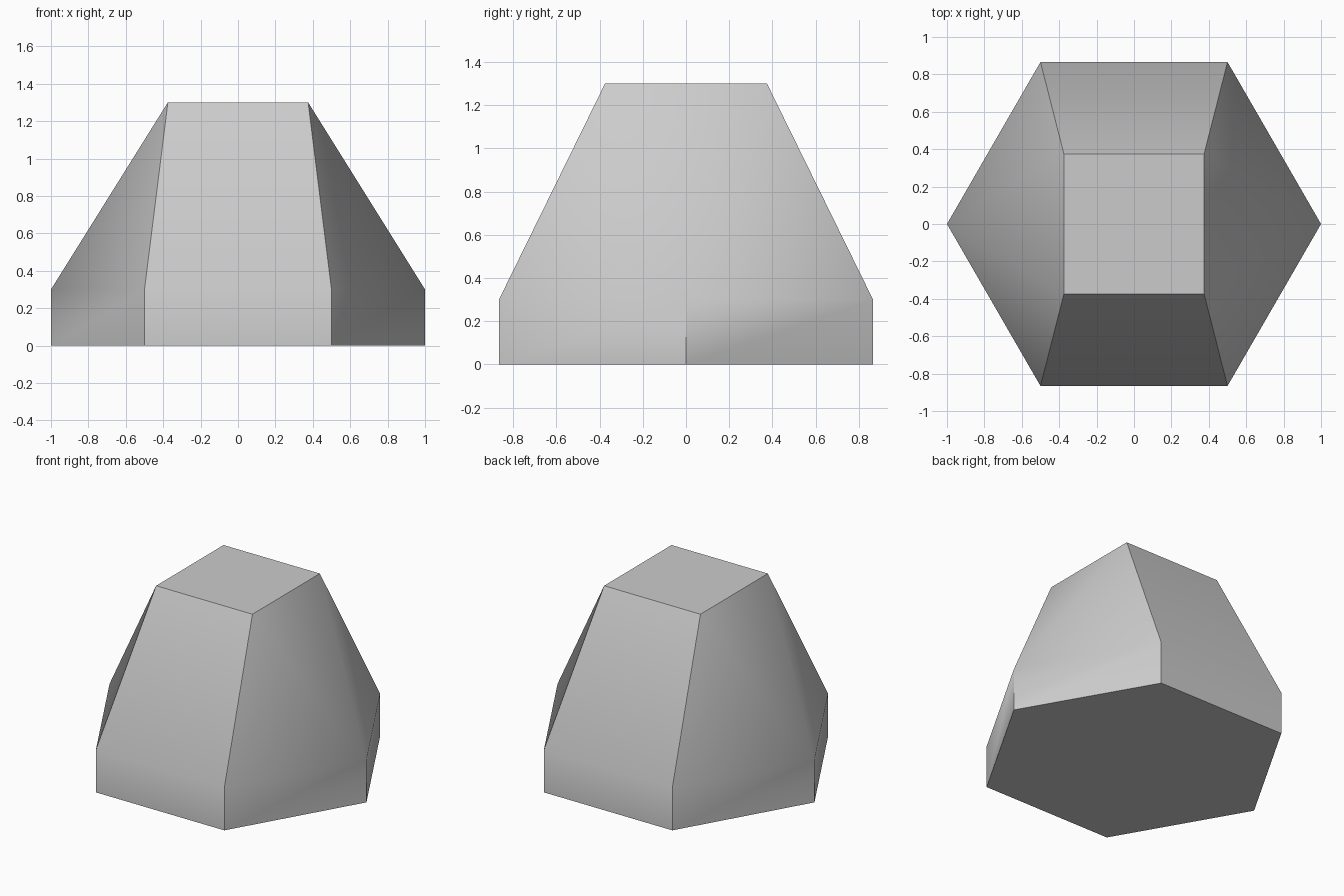
import bpy, bmesh
from math import cos, sin, radians

cube = bpy.data.objects.get("Cube")
if cube:
    bpy.data.objects.remove(cube, do_unlink=True)

BASE_HEIGHT, TOP_HEIGHT, TOP_HALF = 0.3, 1.3, 0.375

grey = bpy.data.materials.new("plain_grey")
grey.use_nodes = True
colour = (0.6, 0.6, 0.6, 1)
grey.diffuse_color = colour
grey.node_tree.nodes["Principled BSDF"].inputs["Base Color"].default_value = colour

bm = bmesh.new()


def ring(radius, angles, z):
    return [bm.verts.new((radius * cos(radians(a)), radius * sin(radians(a)), z))
            for a in angles]


# Hexagonal base and square top, both counter-clockwise
hex_angles = range(0, 360, 60)
floor = ring(1, hex_angles, 0)
rim = ring(1, hex_angles, BASE_HEIGHT)
top = ring(TOP_HALF * 2 ** 0.5, range(45, 360, 90), TOP_HEIGHT)

bm.faces.new(floor[::-1])
bm.faces.new(top)
for i in range(6):
    j = (i + 1) % 6
    bm.faces.new((floor[i], floor[j], rim[j], rim[i]))

# Each half of the taper: side triangle, corner triangles, then the broad panel
for h in range(2):
    p, a, b, q = (rim[(3 * h + k) % 6] for k in range(4))
    before, c, d = (top[(2 * h + k) % 4] for k in (-1, 0, 1))
    bm.faces.new((p, c, before))
    bm.faces.new((p, a, c))
    bm.faces.new((a, b, d, c))
    bm.faces.new((b, q, d))

bmesh.ops.recalc_face_normals(bm, faces=bm.faces)
mesh = bpy.data.meshes.new("tapered_block")
bm.to_mesh(mesh)
bm.free()
mesh.materials.append(grey)

block = bpy.data.objects.new("tapered_block", mesh)
bpy.context.collection.objects.link(block)

# Smooth the shallow bends, keep the strong corners crisp
bpy.ops.object.select_all(action="DESELECT")
block.select_set(True)
bpy.context.view_layer.objects.active = block
bpy.ops.object.shade_smooth_by_angle(angle=radians(35))
